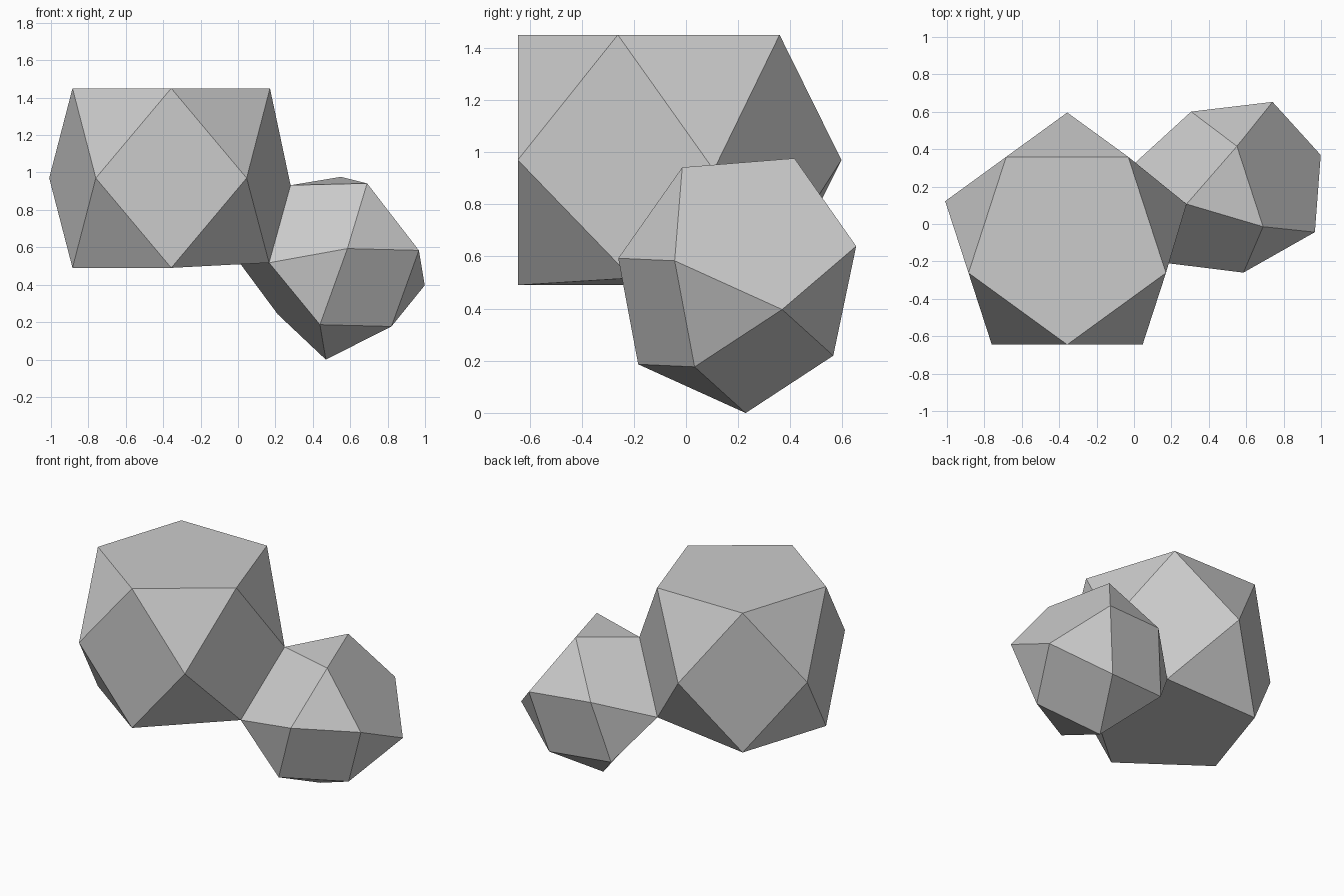
import bpy
import bmesh
from math import cos, pi
from mathutils import Matrix, Vector

cube = bpy.data.objects.get("Cube")
if cube:
    bpy.data.objects.remove(cube)

grey = bpy.data.materials.new("plain grey")
grey.use_nodes = True
colour = (0.6, 0.6, 0.6, 1.0)
grey.diffuse_color = colour
grey.node_tree.nodes["Principled BSDF"].inputs["Base Color"].default_value = colour


def add_gem(bm, centre, axis, toward, radius, half):
    """Two pentagon caps, a turned middle ring, triangles and rhombic sides."""
    n = Vector(axis).normalized()
    u = Vector(toward)
    u = (u - n * u.dot(n)).normalized()

    def ring(height, r, turn):
        return [bm.verts.new(Vector(centre) + n * height
                             + Matrix.Rotation(turn + k * 2 * pi / 5, 3, n) @ u * r)
                for k in range(5)]

    top = ring(half, radius, 0)
    mid = ring(0, radius / cos(pi / 5), pi / 5)
    low = ring(-half, radius, 0)
    bm.faces.new(top)
    bm.faces.new(low[::-1])
    for k in range(5):
        j = (k + 1) % 5
        bm.faces.new((top[j], top[k], mid[k]))
        bm.faces.new((low[k], low[j], mid[k]))
        bm.faces.new((top[k], mid[k - 1], low[k], mid[k]))
    return top + mid + low


bm = bmesh.new()
# Large upright body and small tilted body
large = add_gem(bm, (-0.357, -0.09, 0.97), (0, 0, 1), (0, -1, 0), 0.555, 0.48)
small = add_gem(bm, (0.525, 0.206, 0.509), (0.783, 0.207, 0.588),
                (0.213, 0.094, -0.308), 0.386, 0.338)

# Weld the bodies along their touching triangle
pairs = [(a, b) for a in large for b in small if (a.co - b.co).length < 0.18]
shared = {v for pair in pairs for v in pair}
inner = [f for f in bm.faces if all(v in shared for v in f.verts)]
bmesh.ops.delete(bm, geom=inner, context='FACES_ONLY')
for a, b in pairs:
    bmesh.ops.pointmerge(bm, verts=[a, b], merge_co=(a.co + b.co) / 2)
bmesh.ops.recalc_face_normals(bm, faces=bm.faces)

mesh = bpy.data.meshes.new("joined_polyhedra")
bm.to_mesh(mesh)
bm.free()
mesh.materials.append(grey)
obj = bpy.data.objects.new("joined_polyhedra", mesh)
bpy.context.collection.objects.link(obj)
